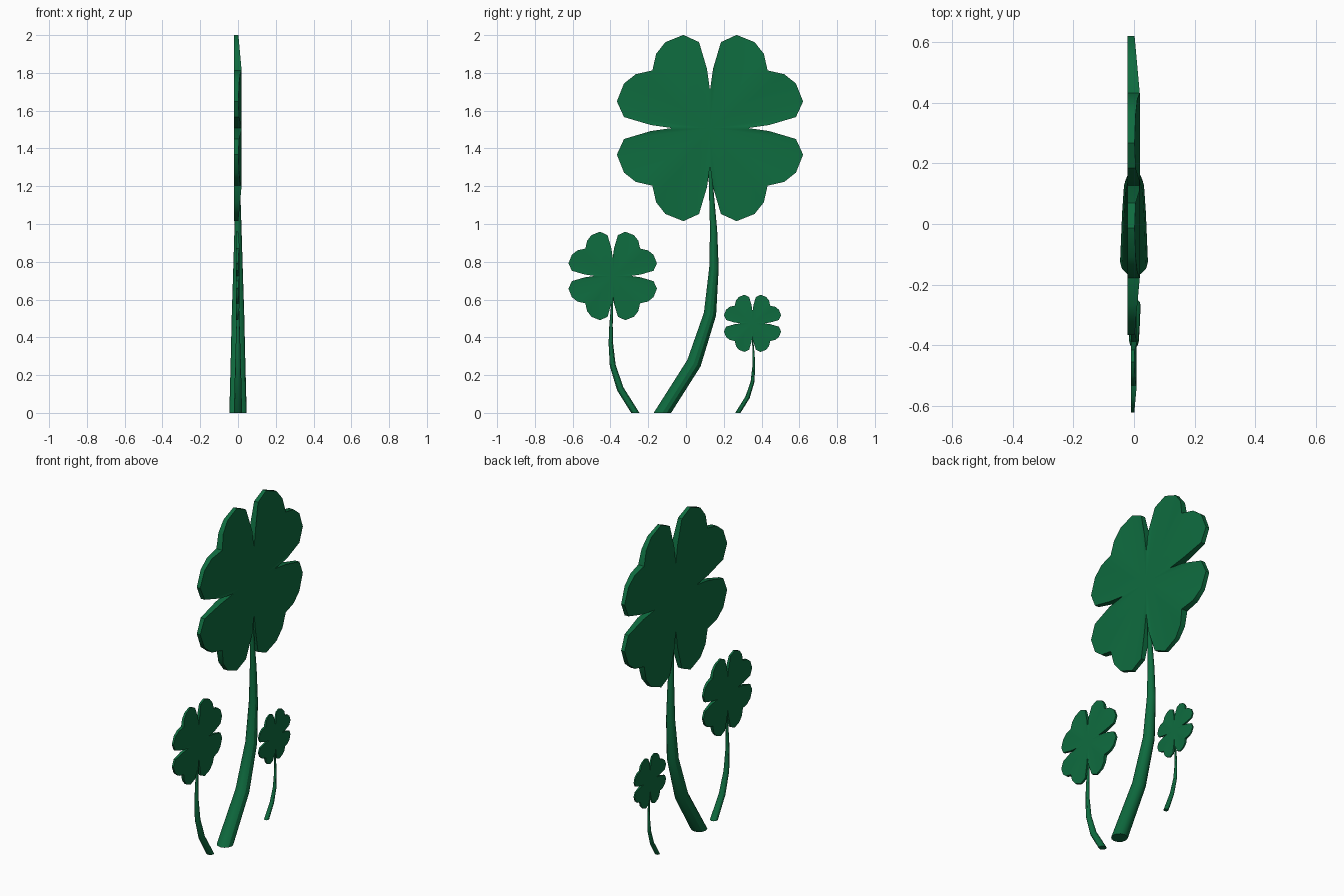
import bpy, bmesh, math
from mathutils import Vector

if "Cube" in bpy.data.objects:
    bpy.data.objects.remove(bpy.data.objects["Cube"])

green = bpy.data.materials.new("clover_green")
green.diffuse_color = (0.0045, 0.15, 0.05, 1)
green.use_nodes = True
green.node_tree.nodes["Principled BSDF"].inputs["Base Color"].default_value = green.diffuse_color

# Half of one heart-shaped leaflet, from the gap to the heart notch
HALF = [(0.20, 0.0), (0.313, 0.016), (0.455, 0.058), (0.493, 0.141),
        (0.455, 0.236), (0.393, 0.285), (0.305, 0.305)]
# Stem path relative to the clover centre: y, z, radius
STEM = [(-0.252, -1.508, 0.046), (-0.085, -1.245, 0.039), (0.0, -0.985, 0.033),
        (0.021, -0.74, 0.025), (0.019, -0.54, 0.019), (0.005, -0.30, 0.011),
        (0.0, -0.20, 0.010)]
SIDES = 12


def finish(bm, name):
    bmesh.ops.recalc_face_normals(bm, faces=bm.faces)
    me = bpy.data.meshes.new(name)
    bm.to_mesh(me)
    bm.free()
    ob = bpy.data.objects.new(name, me)
    bpy.context.collection.objects.link(ob)
    me.materials.append(green)
    bpy.ops.object.select_all(action='DESELECT')
    ob.select_set(True)
    bpy.context.view_layer.objects.active = ob
    bpy.ops.object.shade_smooth_by_angle(angle=math.radians(30))


def make_leaves(name, cy, cz, s):
    # One quadrant, turned four times around the centre
    quad = HALF + [(b, a) for a, b in reversed(HALF[1:-1])]
    outline = []
    for k in range(4):
        for a, b in quad:
            for _ in range(k):
                a, b = -b, a
            outline.append((a, b))
    bm = bmesh.new()

    def front_x(a, b):
        # The front face thins out towards the lobe tips
        m = max(abs(a), abs(b))
        return 0.019 - 0.017 * max(0, (m - 0.305) / 0.188)

    def vert(x, a, b):
        return bm.verts.new((x * s, cy + a * s, cz + b * s))
    front = [vert(front_x(a, b), a, b) for a, b in outline]
    back = [vert(-0.021, a, b) for a, b in outline]
    fc, bc = vert(0.019, 0, 0), vert(-0.021, 0, 0)
    n = len(outline)
    for i in range(n):
        j = (i + 1) % n
        bm.faces.new((fc, front[i], front[j]))
        bm.faces.new((bc, back[j], back[i]))
        bm.faces.new((front[i], back[i], back[j], front[j]))
    finish(bm, name)


def make_stem(name, cy, cz, s, flip):
    pts = [Vector((0, cy + flip * y * s, cz + z * cz / 1.508)) for y, z, r in STEM]
    bm = bmesh.new()
    rings = []
    for i, p in enumerate(pts):
        t = (pts[min(i + 1, len(pts) - 1)] - pts[max(i - 1, 0)]).normalized()
        nrm = Vector((0, 1, 0)) if i == 0 else Vector((0, t.z, -t.y))
        r = STEM[i][2] * s
        ring = []
        for k in range(SIDES):
            a = 2 * math.pi * k / SIDES
            ring.append(bm.verts.new(p + r * (math.cos(a) * Vector((1, 0, 0)) + math.sin(a) * nrm)))
        rings.append(ring)
    for lo, hi in zip(rings, rings[1:]):
        for k in range(SIDES):
            j = (k + 1) % SIDES
            bm.faces.new((lo[k], lo[j], hi[j], hi[k]))
    bm.faces.new(rings[0])
    bm.faces.new(rings[-1])
    finish(bm, name)


# Three clovers: centre y, centre z, scale, stem direction
for label, cy, cz, s, flip in [("large", 0.127, 1.508, 1.0, 1),
                               ("medium", -0.388, 0.725, 0.475, -1),
                               ("small", 0.352, 0.474, 0.307, 1)]:
    make_leaves(label + "_clover_leaves", cy, cz, s)
    make_stem(label + "_clover_stem", cy, cz, s, flip)
